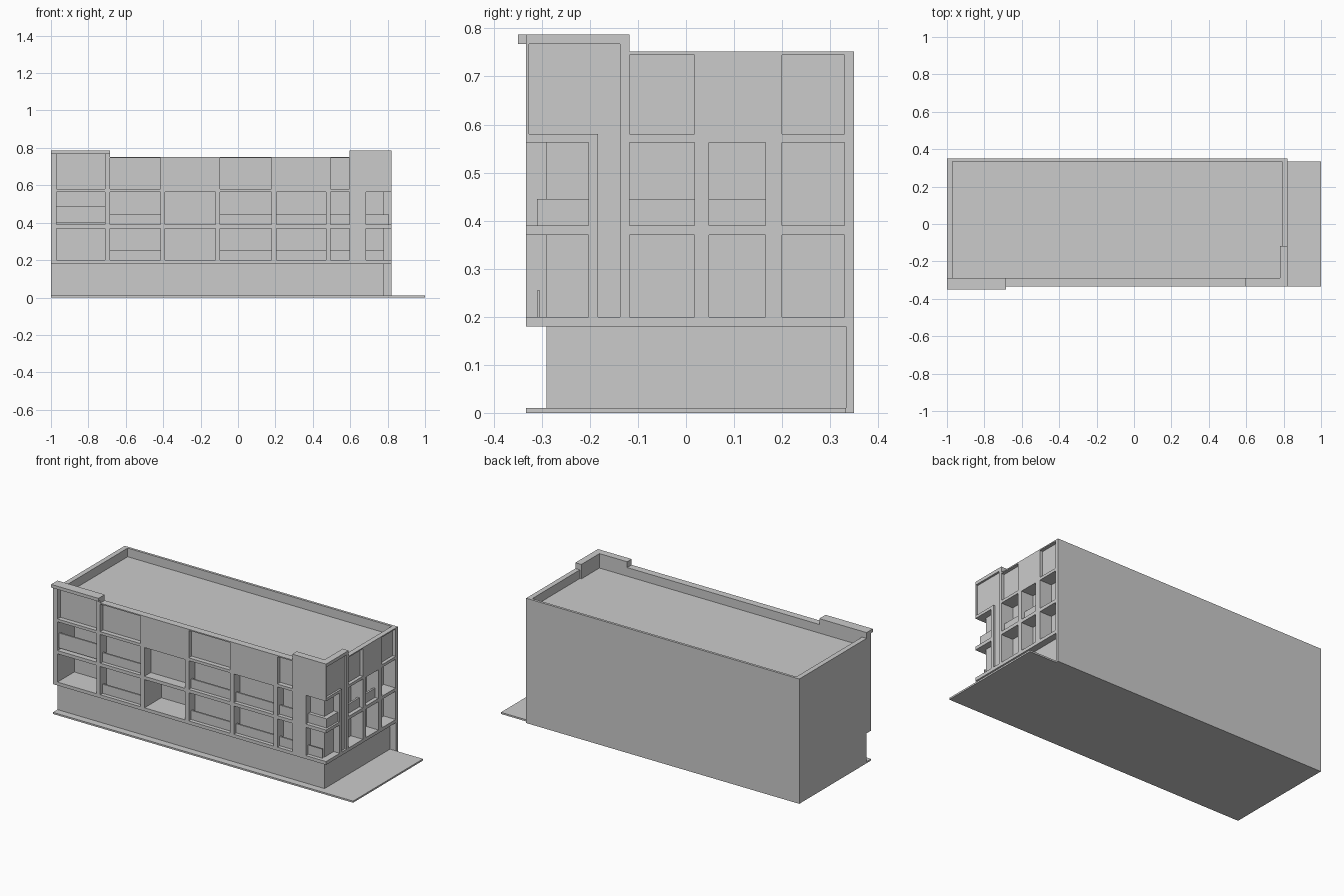
import bpy, bmesh

if "Cube" in bpy.data.objects:
    bpy.data.objects.remove(bpy.data.objects["Cube"])


def add_box(bm, x0, x1, y0, y1, z0, z1):
    v = [bm.verts.new((x, y, z)) for z in (z0, z1)
         for x, y in ((x0, y0), (x1, y0), (x1, y1), (x0, y1))]
    for f in ((3, 2, 1, 0), (4, 5, 6, 7), (0, 1, 5, 4),
              (1, 2, 6, 5), (2, 3, 7, 6), (3, 0, 4, 7)):
        bm.faces.new([v[i] for i in f])


def boxes(name, *dims):
    bm = bmesh.new()
    for d in dims:
        add_box(bm, *d)
    me = bpy.data.meshes.new(name)
    bm.to_mesh(me)
    bm.free()
    ob = bpy.data.objects.new(name, me)
    bpy.context.collection.objects.link(ob)
    return ob


def prism(name, pts, z0, z1):
    bm = bmesh.new()
    f = bm.faces.new([bm.verts.new((x, y, z0)) for x, y in pts])
    r = bmesh.ops.extrude_face_region(bm, geom=[f])
    top = [e for e in r["geom"] if isinstance(e, bmesh.types.BMVert)]
    bmesh.ops.translate(bm, verts=top, vec=(0, 0, z1 - z0))
    bmesh.ops.recalc_face_normals(bm, faces=bm.faces[:])
    me = bpy.data.meshes.new(name)
    bm.to_mesh(me)
    bm.free()
    ob = bpy.data.objects.new(name, me)
    bpy.context.collection.objects.link(ob)
    return ob


FRONT, SIDE = -0.333, 0.82
LOW, MID, TOP = (0.20, 0.37), (0.39, 0.563), (0.58, 0.745)

# Ground slab, recessed base storey and rear wall
boxes("ground_slab", (-1, 1, FRONT, 0.333, 0, 0.01))
boxes("base_storey", (-1, 0.78, -0.29, 0.333, 0.01, 0.18))
boxes("rear_wall", (-1, SIDE, 0.333, 0.35, 0, 0.18))

# Upper storeys
body = boxes("upper_storeys", (-1, SIDE, FRONT, 0.35, 0.18, 0.752))

cuts = []


def front_cut(x, z, depth):
    cuts.append((x[0], x[1], FRONT - 0.02, FRONT + depth, z[0], z[1]))


def side_cut(y, z, depth):
    cuts.append((SIDE - depth, SIDE + 0.02, y[0], y[1], z[0], z[1]))


# Front bays: x range, then depth of low, middle and top openings
bays = [((-0.97, -0.71), 0.16, 0.16, None),
        ((-0.685, -0.415), 0.06, 0.06, 0.028),
        ((-0.39, -0.12), 0.16, 0.06, None),
        ((-0.095, 0.18), 0.06, 0.06, 0.028),
        ((0.205, 0.47), 0.06, 0.06, None),
        ((0.495, 0.595), 0.06, 0.06, 0.028)]
for x, *depths in bays:
    for z, d in zip((LOW, MID, TOP), depths):
        if d:
            front_cut(x, z, d)
front_cut(bays[0][0], (0.58, 0.77), 0.028)

# Side bays
for y, *depths in [((-0.118, 0.018), 0.08, 0.08, 0.02),
                   ((0.048, 0.165), 0.08, 0.08, None),
                   ((0.20, 0.33), 0.08, 0.08, 0.02)]:
    for z, d in zip((LOW, MID, TOP), depths):
        if d:
            side_cut(y, z, d)

# Wrap-around corner balconies and the shallow slot beside them
for z in (LOW, MID):
    front_cut((0.685, SIDE + 0.02), z, 0.043)
    cuts.append((0.78, SIDE + 0.02, FRONT - 0.01, -0.203, z[0] , z[1]))
side_cut((-0.183, -0.137), (0.20, 0.60), 0.012)
side_cut((-0.327, -0.137), (0.58, 0.80), 0.012)

# Roof well inside the parapet
cuts.append((-0.97, 0.78, -0.29, 0.335, 0.70, 0.85))
cuts.append((0.77, 0.79, -0.118, 0.335, 0.70, 0.85))

cutter = boxes("opening_cutter", *cuts)
cutter.hide_render = True
left_raise = (-1, -0.685, FRONT, -0.29, 0.752, 0.77)

mod = body.modifiers.new("openings", "BOOLEAN")
mod.object = cutter
mod.operation = "DIFFERENCE"
mod.solver = "EXACT"
mod.use_self = True
dg = bpy.context.evaluated_depsgraph_get()
mesh = bpy.data.meshes.new_from_object(body.evaluated_get(dg))
body.modifiers.clear()
body.data = mesh
bpy.data.objects.remove(cutter)

# Left tower: raised parapet and projecting cap
boxes("left_tower_parapet",
      (-1, -0.97, FRONT, -0.29, 0.752, 0.77),
      (-0.71, -0.685, FRONT, -0.29, 0.752, 0.77),
      (-0.97, -0.71, FRONT + 0.028, -0.29, 0.745, 0.77))
boxes("left_tower_cap", (-1, -0.685, -0.35, -0.29, 0.768, 0.787))


# Right tower: L-shaped raised parapet and cap
def corner(outer):
    return [(0.595, FRONT), (outer, FRONT), (outer, -0.118),
            (0.78, -0.118), (0.78, -0.29), (0.595, -0.29)]


prism("right_tower_parapet", corner(SIDE - 0.012), 0.752, 0.767)
prism("right_tower_cap", corner(SIDE), 0.767, 0.787)
boxes("right_tower_edges", (0.808, SIDE, FRONT, -0.327, 0.752, 0.767),
      (0.808, SIDE, -0.137, -0.118, 0.752, 0.767))

# Low balcony walls across the front bays
rails = []
for i in (1, 3, 4, 5):
    x = bays[i][0]
    for z in (LOW[0], MID[0]):
        rails.append((x[0], x[1], -0.31, -0.30, z, z + 0.055))
rails.append((-0.97, -0.71, -0.318, -0.308, 0.40, 0.49))
boxes("front_balcony_walls", *rails)

# Corner and side balcony walls
boxes("corner_balcony_wall", (0.685, 0.808, -0.31, -0.29, 0.39, 0.445),
      (0.78, 0.808, -0.29, -0.203, 0.39, 0.445),
      (0.685, 0.78, -0.31, -0.304, 0.20, 0.255))
boxes("side_balcony_walls",
      *[(0.785, 0.797, y0, y1, 0.39, 0.445)
        for y0, y1 in ((-0.118, 0.018), (0.048, 0.165))])
